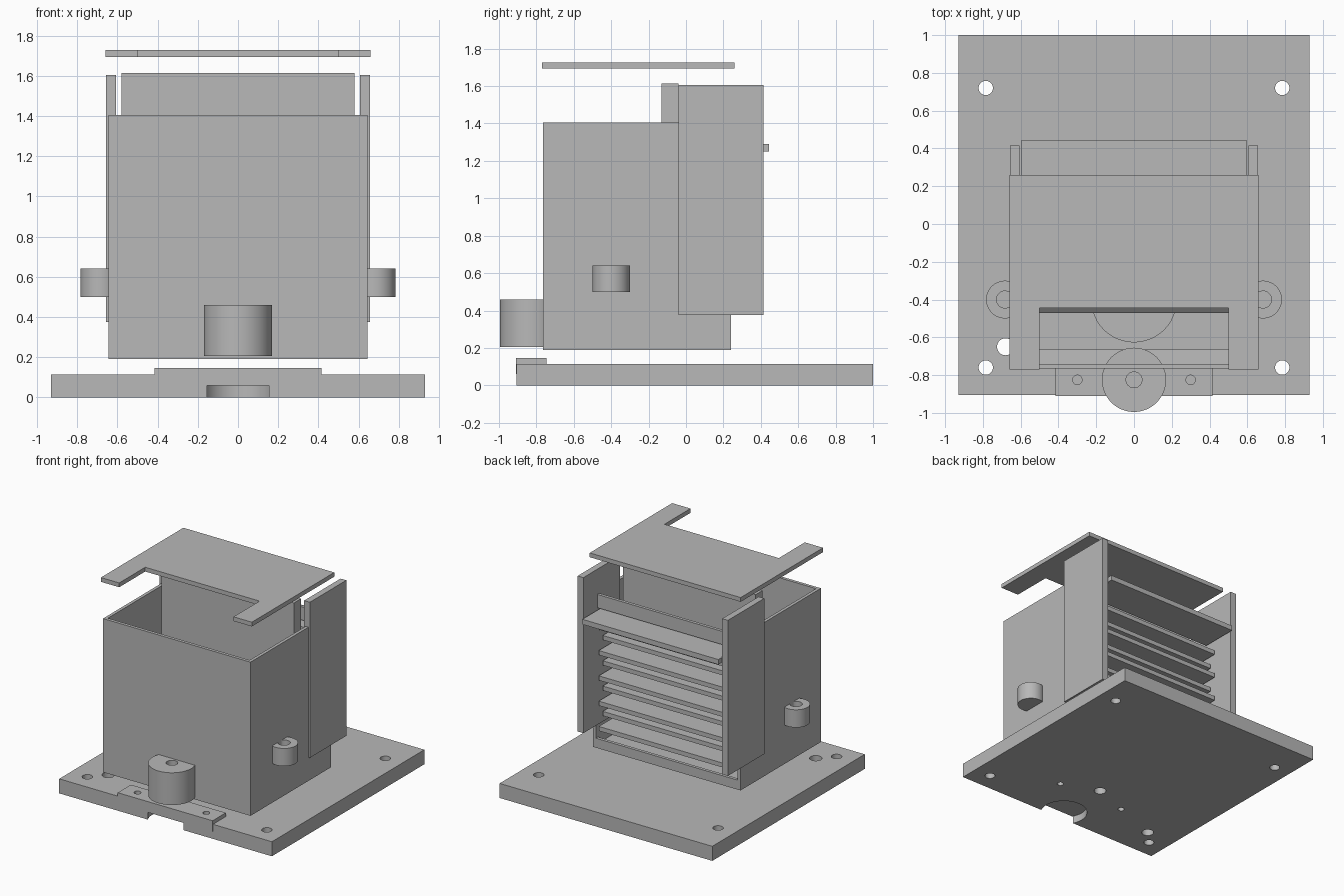
import bpy, bmesh, math

cube = bpy.data.objects.get("Cube")
if cube:
    bpy.data.objects.remove(cube)

grey = bpy.data.materials.new("plain grey")
grey.use_nodes = True
COLOUR = (0.48, 0.48, 0.48, 1)
grey.diffuse_color = COLOUR
grey.node_tree.nodes["Principled BSDF"].inputs["Base Color"].default_value = COLOUR


def make(name, bm):
    bmesh.ops.recalc_face_normals(bm, faces=bm.faces)
    mesh = bpy.data.meshes.new(name)
    bm.to_mesh(mesh)
    bm.free()
    mesh.materials.append(grey)
    ob = bpy.data.objects.new(name, mesh)
    bpy.context.collection.objects.link(ob)
    return ob


def box(name, x, y, z):
    """Box from (low, high) pairs."""
    bm = bmesh.new()
    bmesh.ops.create_cube(bm, size=1)
    for v in bm.verts:
        v.co = [(a + b) / 2 + c * (b - a) for c, (a, b) in zip(v.co, (x, y, z))]
    return make(name, bm)


def cylinder(name, x, y, r, z, sides=48):
    bm = bmesh.new()
    bmesh.ops.create_cone(bm, cap_ends=True, segments=sides, radius1=r, radius2=r,
                          depth=z[1] - z[0])
    bmesh.ops.translate(bm, verts=bm.verts, vec=(x, y, (z[0] + z[1]) / 2))
    return make(name, bm)


def prism(name, points, lift, offset):
    """Extrude a flat outline; lift maps each 2D point into space."""
    bm = bmesh.new()
    face = bm.faces.new([bm.verts.new(lift(*p)) for p in points])
    out = bmesh.ops.extrude_face_region(bm, geom=[face])["geom"]
    bmesh.ops.translate(bm, vec=offset,
                        verts=[g for g in out if isinstance(g, bmesh.types.BMVert)])
    return make(name, bm)


def cut(ob, cutters):
    for c in cutters:
        c.hide_render = True
        mod = ob.modifiers.new("cut", "BOOLEAN")
        mod.operation, mod.solver, mod.object = "DIFFERENCE", "EXACT", c
    bpy.context.view_layer.update()
    result = bpy.data.meshes.new_from_object(
        ob.evaluated_get(bpy.context.evaluated_depsgraph_get()))
    ob.modifiers.clear()
    ob.data = result
    for c in cutters:
        bpy.data.objects.remove(c)


def smooth(ob):
    bpy.ops.object.select_all(action="DESELECT")
    ob.select_set(True)
    bpy.context.view_layer.objects.active = ob
    bpy.ops.object.shade_smooth_by_angle(angle=math.radians(30))


SIDES = (-1, 1)
KNOB_Y = -0.825

# Base plate with mounting holes, shaft hole and a rounded pocket under its front edge
base = box("base_plate", (-0.93, 0.93), (-0.905, 1), (0, 0.115))
through = (-0.1, 0.3)
holes = [(s * 0.785, y, 0.038) for s in SIDES for y in (-0.76, 0.72)]
holes += [(s * 0.3, -0.51, 0.024) for s in SIDES]
holes += [(-0.68, -0.65, 0.045), (0, -0.4, 0.045)]
tools = [cylinder("hole_cutter", x, y, r, through, 32) for x, y, r in holes]
tools.append(cylinder("pocket_cutter", 0, KNOB_Y, 0.175, (-0.1, 0.06)))
cut(base, tools)
smooth(base)

# Front bracket set into the plate
bracket = box("front_bracket", (-0.415, 0.415), (-0.91, -0.745), (0.06, 0.145))
cut(bracket, [cylinder("screw_cutter", s * 0.3, KNOB_Y, 0.025, (0.1, 0.3), 24) for s in SIDES])
smooth(bracket)

# Open box: hollow, with a wide rear window between a low lip and a top beam
body = box("box_body", (-0.645, 0.645), (-0.765, 0.24), (0.19, 1.405))
cut(body, [box("hollow_cutter", (-0.62, 0.62), (-0.74, 0.215), (0.215, 1.6)),
           box("window_cutter", (-0.62, 0.62), (0.1, 0.4), (0.265, 1.3))])

# Sloping floor pieces and rotor inside the box
along_x = lambda y, z: (-0.62, y, z)
prism("rear_ramp", [(-0.13, 0.6), (-0.47, 0.3), (-0.47, 0.27), (-0.13, 0.56)],
      along_x, (1.24, 0, 0))
prism("front_ramp", [(-0.74, 0.4), (-0.665, 0.3), (-0.665, 0.27), (-0.74, 0.36)],
      along_x, (1.24, 0, 0))
smooth(cylinder("rotor_disc", 0, -0.4, 0.227, (0.215, 0.25)))

# Inner panel that rises above the box
box("inner_panel", (-0.58, 0.58), (-0.13, -0.04), (0.215, 1.613))

# Rear slats: deep ones alternate with short ones
for i in range(9):
    z = 0.33 + i * 0.1
    back = 0.24 if i % 2 == 0 else 0.19
    box("rear_slat", (-0.595, 0.595), (-0.04, back), (z, z + 0.035))
box("rear_shelf", (-0.595, 0.595), (0.14, 0.445), (1.25, 1.29))

# Side plates
for s in SIDES:
    box("side_plate", sorted((s * 0.607, s * 0.657)), (-0.04, 0.415), (0.375, 1.605))

# Side and front knobs with blind sockets
knobs = [("side_knob", s * 0.683, -0.4, 0.1, (0.5, 0.64), 0.045) for s in SIDES]
knobs.append(("front_knob", 0, KNOB_Y, 0.17, (0.205, 0.46), 0.042))
for name, x, y, r, z, socket in knobs:
    knob = cylinder(name, x, y, r, z)
    cut(knob, [cylinder("socket_cutter", x, y, socket, (z[1] - 0.1, z[1] + 0.1), 32)])
    smooth(knob)

# Lid floating above, notched at the front
half = [(0, -0.445), (0.5, -0.445), (0.5, -0.77), (0.66, -0.77), (0.66, 0.26)]
outline = half[1:] + [(-x, y) for x, y in reversed(half[1:])]
prism("lid", outline, lambda x, y: (x, y, 1.693), (0, 0, 0.034))
